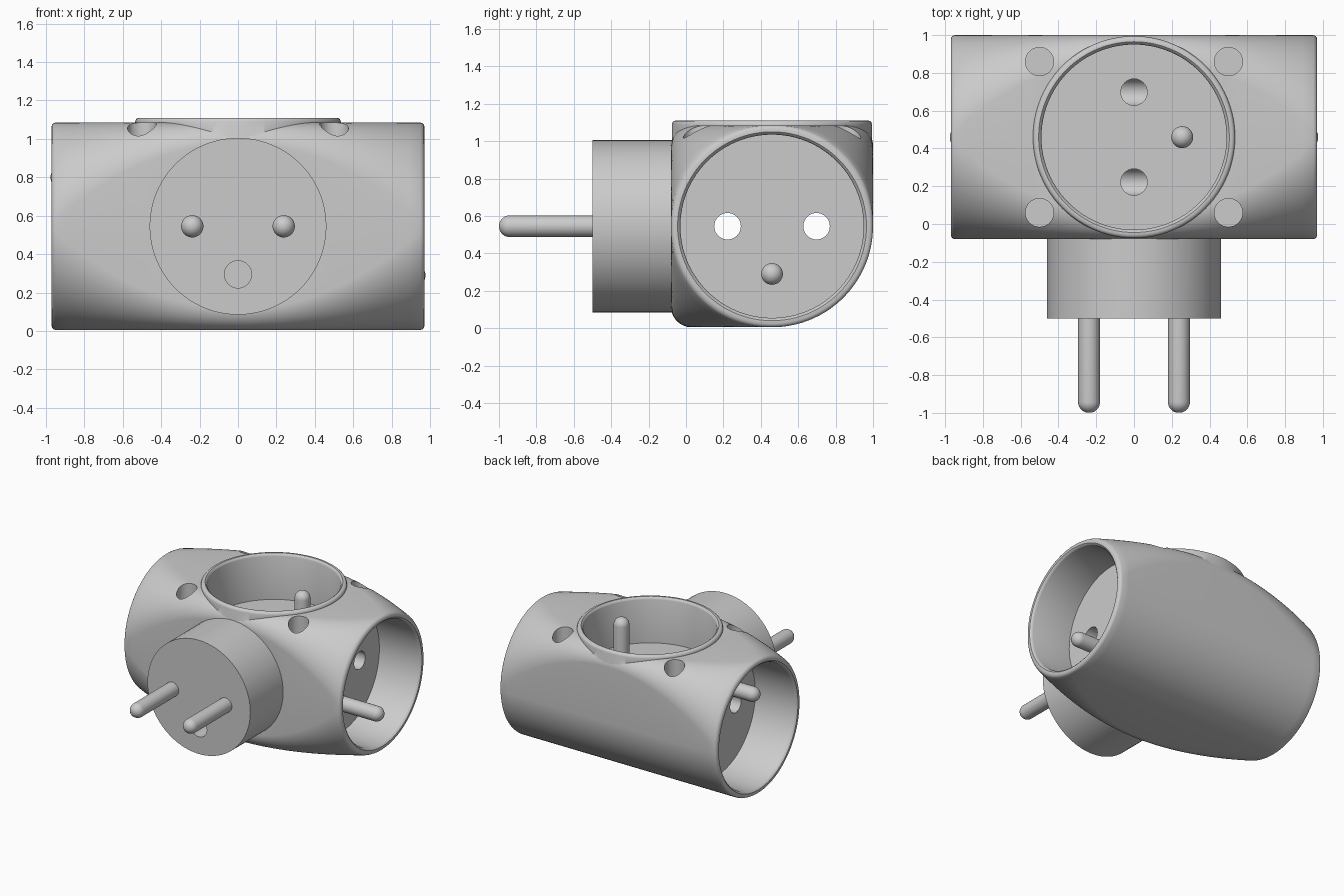
import bpy, bmesh
from math import pi, sin, cos, radians
from mathutils import Matrix, Vector

cube = bpy.data.objects.get("Cube")
if cube:
    bpy.data.objects.remove(cube, do_unlink=True)

grey = bpy.data.materials.new("grey_plastic")
grey.use_nodes = True
grey.diffuse_color = (0.6, 0.6, 0.6, 1)
grey.node_tree.nodes["Principled BSDF"].inputs["Base Color"].default_value = (0.6, 0.6, 0.6, 1)

CY, CZ = 0.46, 0.545      # body axis
R, HALF = 0.54, 0.97      # body radius and half length
DEPTH = 0.37              # socket depth
PIN = 0.058


def add_object(name, bm):
    bmesh.ops.recalc_face_normals(bm, faces=bm.faces)
    mesh = bpy.data.meshes.new(name)
    bm.to_mesh(mesh)
    bm.free()
    mesh.materials.append(grey)
    obj = bpy.data.objects.new(name, mesh)
    bpy.context.scene.collection.objects.link(obj)
    return obj


def skin(name, rings):
    """Join rings of points into a closed, capped solid."""
    bm = bmesh.new()
    loops = [[bm.verts.new(p) for p in ring] for ring in rings]
    n = len(loops[0])
    for a, b in zip(loops, loops[1:]):
        for i in range(n):
            j = (i + 1) % n
            bm.faces.new((a[i], a[j], b[j], b[i]))
    bm.faces.new(loops[0])
    bm.faces.new(loops[-1])
    return add_object(name, bm)


def lathe(name, profile, origin, axis, sides=96):
    """Revolve (radius, height) points about an axis."""
    turn = Vector((0, 0, 1)).rotation_difference(Vector(axis)).to_matrix().to_4x4()
    place = Matrix.Translation(origin) @ turn
    return skin(name, [[place @ Vector((r * cos(2 * pi * i / sides), r * sin(2 * pi * i / sides), h))
                        for i in range(sides)] for r, h in profile])


def rod(name, radius, length, origin, axis, sides=32):
    return lathe(name, [(radius, 0), (radius, length)], origin, axis, sides)


def pin(name, length, origin, axis):
    dome = [(PIN * cos(a), length - PIN + PIN * sin(a)) for a in (radians(10 * k) for k in range(9))]
    return lathe(name, [(PIN, -0.03)] + dome, origin, axis, 32)


def combine(target, other, operation):
    mod = target.modifiers.new("boolean", 'BOOLEAN')
    mod.operation, mod.solver, mod.object = operation, 'EXACT', other
    bpy.context.view_layer.update()
    result = bpy.data.meshes.new_from_object(
        target.evaluated_get(bpy.context.evaluated_depsgraph_get()))
    target.modifiers.clear()
    target.data = result
    bpy.data.objects.remove(other, do_unlink=True)


def section(x, inset=0):
    """Circle at the ends, rounded square in the middle, lower back always round."""
    blend = 1 - (x / HALF) ** 2
    ring = []
    for corner in range(4):
        r = R if corner == 3 else R - (R - 0.11) * blend
        mid = pi / 4 + corner * pi / 2
        sy, sz = (1 if cos(mid) > 0 else -1), (1 if sin(mid) > 0 else -1)
        for k in range(24):
            a = corner * pi / 2 + (k + 0.5) / 24 * pi / 2
            y, z = sy * (R - r) + r * cos(a), sz * (R - r) + r * sin(a)
            s = 1 - inset / R
            ring.append((x, CY + y * s, CZ + z * s))
    return ring


# Main body lofted along x, with softened end rims
ends = [(HALF, 0.02), (HALF - 0.003, 0.011), (HALF - 0.009, 0.004), (HALF - 0.02, 0)]
steps = 32
inner = [((HALF - 0.02) * (1 - 2 * i / steps), 0) for i in range(1, steps)]
stations = ends + inner + [(-x, d) for x, d in reversed(ends)]
body = skin("adapter_body", [section(x, d) for x, d in stations])

# Collar of the top socket and the round plug base
collar = [(0.535, 0), (0.535, 0.35), (0.531, 0.361), (0.525, 0.367), (0.515, DEPTH)]
combine(body, lathe("collar", collar, (0, CY, 0.74), (0, 0, 1)), 'UNION')
combine(body, rod("plug_base", 0.46, 0.6, (0, -0.5, CZ), (0, 1, 0), 96), 'UNION')

# Socket wells with a flared lip
well = [(0.49, 0), (0.49, DEPTH - 0.02), (0.494, DEPTH - 0.009), (0.505, DEPTH), (0.505, DEPTH + 0.1)]
sockets = [("left", (HALF - DEPTH, CY, CZ), (1, 0, 0), (0, 0, -0.255)),
           ("right", (DEPTH - HALF, CY, CZ), (-1, 0, 0), (0, 0, 0.255)),
           ("top", (0, CY, 0.74), (0, 0, 1), (0.255, 0, 0))]
for side, origin, axis, offset in sockets:
    combine(body, lathe("well", well, origin, axis), 'DIFFERENCE')
    length = DEPTH - 0.002 if side == "top" else DEPTH + 0.006
    pin(side + "_earth_pin", length, Vector(origin) + Vector(offset), axis)

# Contact tunnels through the body and matching holes in the top socket
for y in (CY - 0.238, CY + 0.238):
    combine(body, rod("tunnel", 0.071, 1.4, (-0.7, y, CZ), (1, 0, 0)), 'DIFFERENCE')
    combine(body, rod("top_hole", 0.07, 0.25, (0, y, CZ + 0.003), (0, 0, 1)), 'DIFFERENCE')

# Screw holes around the collar
for x in (-0.5, 0.5):
    for y in (CY - 0.4, CY + 0.4):
        combine(body, rod("screw_hole", 0.075, 0.4, (x, y, 0.85), (0, 0, 1)), 'DIFFERENCE')

# Earth hole and the two contact pins on the plug
combine(body, rod("earth_hole", 0.071, 0.42, (0, -0.55, 0.295), (0, 1, 0)), 'DIFFERENCE')
for side, x in (("left", 0.238), ("right", -0.238)):
    pin(side + "_plug_pin", 0.5, (x, -0.5, CZ), (0, -1, 0))

# Smooth shading with crisp edges
for obj in bpy.context.scene.collection.objects:
    if obj.type == 'MESH':
        obj.data.shade_smooth()
        obj.data.set_sharp_from_angle(angle=radians(35))
